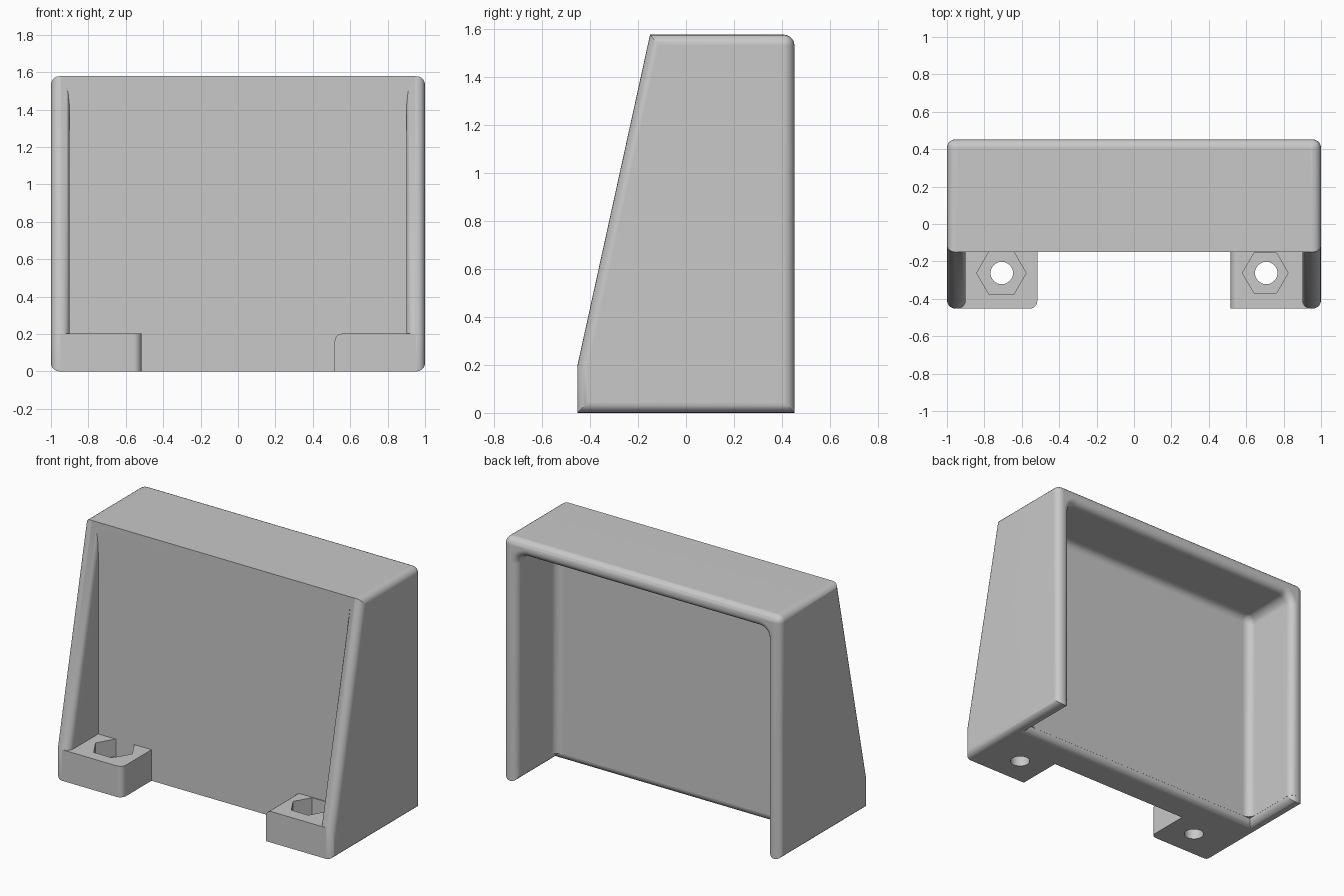
import bpy, bmesh
from math import pi, sin, cos, radians
from mathutils import Vector

old = bpy.data.objects.get("Cube")
if old:
    bpy.data.objects.remove(old)

W, D, H = 1.0, 0.4525, 1.578    # half width, half depth, height
T, R = 0.1, 0.045               # wall thickness, edge radius
PANEL_FRONT, PANEL_BACK = -0.15, 0.05
SKIN = 0.0007                   # overlap that keeps joined faces from coinciding
STEPS = 5

grey = bpy.data.materials.new("plain grey")
grey.use_nodes = True
colour = (0.58, 0.58, 0.58, 1)
grey.diffuse_color = colour
grey.node_tree.nodes["Principled BSDF"].inputs["Base Color"].default_value = colour


def finish(bm, name):
    bmesh.ops.recalc_face_normals(bm, faces=bm.faces)
    if bm.calc_volume(signed=True) < 0:
        bmesh.ops.reverse_faces(bm, faces=bm.faces)
    mesh = bpy.data.meshes.new(name)
    bm.to_mesh(mesh)
    bm.free()
    mesh.materials.append(grey)
    obj = bpy.data.objects.new(name, mesh)
    bpy.context.collection.objects.link(obj)
    return obj


def combine(target, tool, operation):
    mod = target.modifiers.new(tool.name, "BOOLEAN")
    mod.object, mod.operation, mod.solver = tool, operation, "EXACT"


def prism(name, points, axis, lo, hi, round_edge=None, radius=R):
    """Extrude a closed outline along an axis, rounding edges chosen by a rule."""
    place = {"x": lambda a, b, c: (c, a, b),
             "z": lambda a, b, c: (a, b, c)}[axis]
    bm = bmesh.new()
    face = bm.faces.new([bm.verts.new(place(a, b, lo)) for a, b in points])
    out = bmesh.ops.extrude_face_region(bm, geom=[face])
    top = [v for v in out["geom"] if isinstance(v, bmesh.types.BMVert)]
    bmesh.ops.translate(bm, verts=top, vec=Vector(place(0, 0, hi - lo)))
    bmesh.ops.recalc_face_normals(bm, faces=bm.faces)
    if round_edge:
        chosen = [e for e in bm.edges if round_edge(e.verts[0].co, e.verts[1].co)]
        bmesh.ops.bevel(bm, geom=chosen, offset=radius, segments=STEPS, profile=0.5,
                        affect="EDGES", clamp_overlap=True)
    return finish(bm, name)


def rect(a0, a1, b0, b1):
    return [(a0, b0), (a1, b0), (a1, b1), (a0, b1)]


def ring(cx, cy, radius, sides):
    return [(cx + radius * cos(2 * pi * i / sides), cy + radius * sin(2 * pi * i / sides))
            for i in range(sides)]


def same(p, q, i, value):
    return abs(p[i] - value) < 1e-4 and abs(q[i] - value) < 1e-4


def arch(grow):
    """Arch outline of the rear cavity, open below, with rounded top corners."""
    w, top, c = W - T - SKIN + grow, H - T + grow, 0.06 + grow
    right = [(w - c + c * cos(t), top - c + c * sin(t))
             for t in (i * pi / 2 / STEPS for i in range(STEPS + 1))]
    right.insert(0, (w, -0.2))
    return right + [(-x, z) for x, z in reversed(right)]


def cavity():
    """Loft of arches: filleted at the panel, flared at the open mouth."""
    angles = [i * pi / 2 / STEPS for i in range(STEPS + 1)]
    fillet, floor = 0.05, PANEL_BACK + SKIN
    layers = [(fillet * (sin(t) - 1), floor + fillet * (1 - cos(t))) for t in angles]
    layers += [(R * (1 - cos(t)), D - R + R * sin(t)) for t in angles]
    layers.append((R, D + 0.1))
    bm = bmesh.new()
    loops = [[bm.verts.new((x, y, z)) for x, z in arch(grow)] for grow, y in layers]
    for a, b in zip(loops, loops[1:]):
        for i in range(len(a)):
            j = (i + 1) % len(a)
            bm.faces.new((a[i], a[j], b[j], b[i]))
    bm.faces.new(loops[0])
    bm.faces.new(loops[-1])
    bmesh.ops.triangulate(bm, faces=bm.faces)
    return finish(bm, "rear_cavity")


# Upright panel with rounded lower back edge
edge = W - 0.05
panel = prism("panel", rect(PANEL_FRONT, PANEL_BACK, 0, H), "x", -edge, edge,
              lambda p, q: same(p, q, 1, PANEL_BACK) and same(p, q, 2, 0))

# Rear block, hollowed into a roof and soft inside corners
block = prism("rear_block", rect(PANEL_FRONT + 0.05, D, R + SKIN, H), "x", -edge, edge,
              lambda p, q: same(p, q, 1, D) and same(p, q, 2, H))
hollow = cavity()
combine(block, hollow, "DIFFERENCE")
parts, cutters = [block], []

side_outline = [(-D, 0), (D, 0), (D, H), (PANEL_FRONT, H), (-D, 0.2)]
for s, side, hex_x, hex_r in ((1, "left", 0.702, 0.122), (-1, "right", -0.709, 0.132)):
    # Tapered side wall with rounded rims
    x0, x1 = sorted((s * W, s * (W - T)))
    parts.append(prism(side + "_wall", side_outline, "x", x0, x1,
                       lambda p, q: abs(p.x - q.x) < 1e-4
                       or (same(p, q, 1, D) and same(p, q, 2, H))))
    # Mounting foot: one has its upright corner rounded, the other its top edge
    inner = s * 0.517
    x0, x1 = sorted((inner, s * edge))
    axis, value = (2, 0.202) if s > 0 else (1, -D)
    parts.append(prism(side + "_foot", rect(x0, x1, -D, -0.1), "z", 0, 0.202,
                       lambda p, q: same(p, q, 0, inner) and same(p, q, axis, value), 0.04))
    # Nut pocket and screw hole
    cutters.append(prism(side + "_nut_pocket", ring(hex_x, -0.262, hex_r, 6),
                         "z", 0.09, 0.203))
    cutters.append(prism(side + "_screw_hole", ring(s * 0.707, -0.262, 0.06, 32),
                         "z", -0.1, 0.15))

# Join everything into one solid, then cut the pockets
for part in parts:
    combine(panel, part, "UNION")
for cutter in cutters:
    combine(panel, cutter, "DIFFERENCE")
bpy.context.view_layer.update()
solid = bpy.data.meshes.new_from_object(
    panel.evaluated_get(bpy.context.evaluated_depsgraph_get()))
panel.modifiers.clear()
panel.data = solid
panel.name = solid.name = "bracket_body"
for tool in parts + cutters + [hollow]:
    bpy.data.objects.remove(tool)

# Smooth the rounded edges while the broad faces stay flat
bpy.ops.object.select_all(action="DESELECT")
panel.select_set(True)
bpy.context.view_layer.objects.active = panel
bpy.ops.object.shade_smooth_by_angle(angle=radians(30))
weighted = panel.modifiers.new("flat_faces", "WEIGHTED_NORMAL")
weighted.keep_sharp = True
